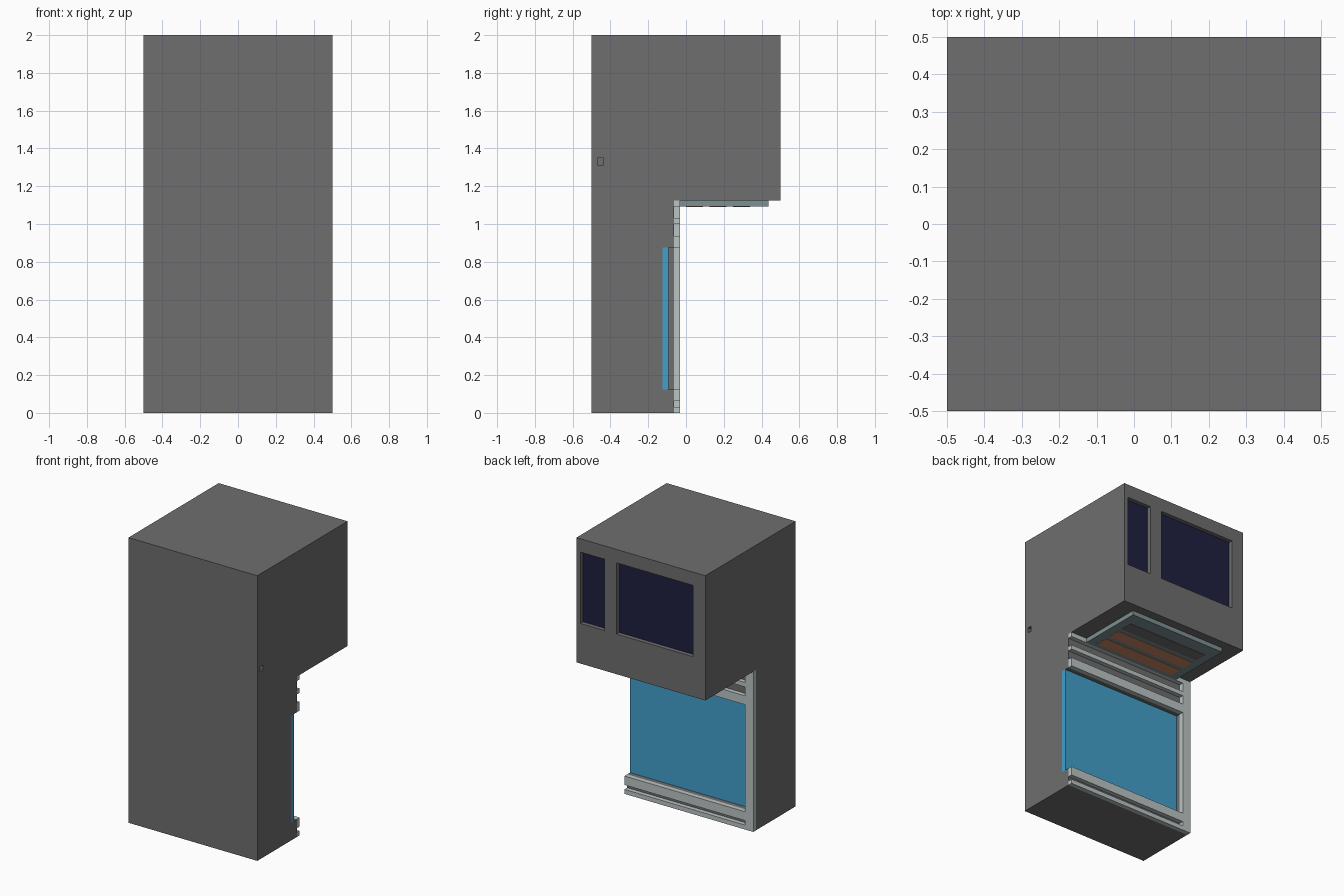
import bpy, bmesh

if "Cube" in bpy.data.objects:
    bpy.data.objects.remove(bpy.data.objects["Cube"])

def material(name, rgb):
    m = bpy.data.materials.new(name)
    m.diffuse_color = (*rgb, 1)
    m.use_nodes = True
    m.node_tree.nodes["Principled BSDF"].inputs["Base Color"].default_value = m.diffuse_color
    return m

GREY = material("dark_grey", (0.156, 0.156, 0.156))
LIGHT = material("light_grey", (0.50, 0.55, 0.55))
BLUE = material("screen_blue", (0.055, 0.35, 0.60))
NAVY = material("navy", (0.014, 0.014, 0.05))
TEAL = material("grey_teal", (0.21, 0.28, 0.29))
COPPER = material("copper", (0.62, 0.25, 0.13))

def prism(name, profile, x0, x1, mat):
    """Extrude a (y, z) outline along x."""
    bm = bmesh.new()
    f = bm.faces.new([bm.verts.new((x0, y, z)) for y, z in profile])
    r = bmesh.ops.extrude_face_region(bm, geom=[f])
    verts = [v for v in r["geom"] if isinstance(v, bmesh.types.BMVert)]
    bmesh.ops.translate(bm, verts=verts, vec=(x1 - x0, 0, 0))
    bmesh.ops.recalc_face_normals(bm, faces=bm.faces)
    me = bpy.data.meshes.new(name)
    bm.to_mesh(me)
    bm.free()
    ob = bpy.data.objects.new(name, me)
    bpy.context.collection.objects.link(ob)
    me.materials.append(mat)
    return ob

def box(name, x, y, z, mat):
    return prism(name, [(y[0], z[0]), (y[1], z[0]), (y[1], z[1]), (y[0], z[1])], x[0], x[1], mat)

def cut(target, x, y, z):
    """Carve a box-shaped recess out of the target."""
    c = box("cutter", x, y, z, GREY)
    c.hide_render = True
    m = target.modifiers.new("recess", "BOOLEAN")
    m.operation, m.solver, m.object = "DIFFERENCE", "EXACT", c
    bpy.context.view_layer.objects.active = target
    bpy.ops.object.modifier_apply(modifier=m.name)
    bpy.data.objects.remove(c)

U = 1 / 32  # the model's basic step
BACK, RIM = -2 * U, -U

# Cabinet with overhanging upper half
body = prism("cabinet_body", [(-0.5, 0), (BACK, 0), (BACK, 1.125), (0.5, 1.125),
                              (0.5, 2), (-0.5, 2)], -0.5, 0.5, GREY)

# Wide display, recessed and open to the right side
cut(body, (-0.4375, 0.6), (-0.125, 0.0), (0.125, 0.875))
box("blue_display", (-0.4375, 0.5), (-0.125, -0.09375), (0.125, 0.875), BLUE)

# Two dark windows in the upper back face
for name, x in (("narrow_window", (0.28125, 0.46875)), ("wide_window", (-0.40625, 0.1875))):
    z = (1.40625, 1.90625)
    cut(body, x, (0.5 - U, 0.6), z)
    box(name, x, (0.5 - U - 0.004, 0.5 - U + 0.002), z, NAVY)

# Small socket on the right side
cut(body, (0.5 - U, 0.6), (-0.46875, -0.4375), (1.3125, 1.35))

# Back frame: one upright post and five horizontal bars
box("frame_post", (-0.5, -0.4375), (BACK, RIM), (0, 1.125), LIGHT)
for i, z in enumerate(((0, U), (2 * U, 4 * U), (28 * U, 30 * U), (32 * U, 33 * U), (35 * U, 36 * U))):
    box(f"frame_bar_{i + 1}", (-0.4375, 0.5), (BACK, RIM), z, LIGHT)

# Plate under the overhang with three strips
box("under_plate", (-0.375, 0.375), (RIM, 0.4375), (35 * U, 36 * U), TEAL)
for i, mat in enumerate((COPPER, COPPER, GREY)):
    y = 0.125 * i
    box(f"under_strip_{i + 1}", (-0.3125, 0.3125), (y, y + 0.09),
        (35 * U - 0.003, 35 * U + 0.002), mat)
